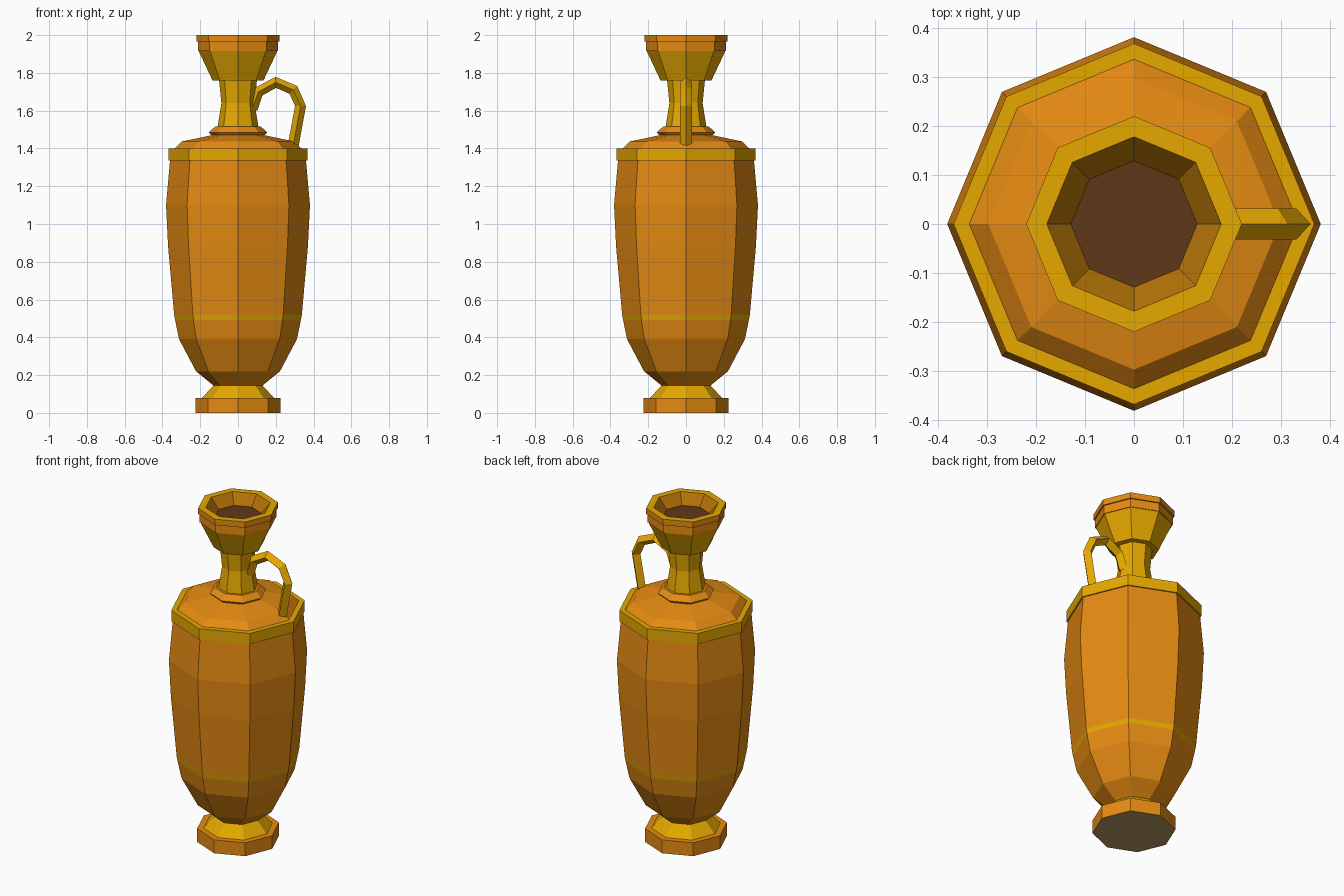
import bpy, bmesh, math
from mathutils import Vector

if "Cube" in bpy.data.objects:
    bpy.data.objects.remove(bpy.data.objects["Cube"])

SIDES = 8


def material(name, hex_code):
    srgb = [int(hex_code[i:i + 2], 16) / 255 for i in (0, 2, 4)]
    lin = [c / 12.92 if c <= 0.04045 else ((c + 0.055) / 1.055) ** 2.4 for c in srgb]
    m = bpy.data.materials.new(name)
    m.diffuse_color = (*lin, 1)
    m.use_nodes = True
    m.node_tree.nodes["Principled BSDF"].inputs["Base Color"].default_value = m.diffuse_color
    return m


MATS = [material("orange clay", "e68b12"), material("golden yellow", "e6a800"),
        material("dark brown inside", "5f3818"), material("tan underside", "b49862"),
        material("ochre inner wall", "b47408")]
ORANGE, GOLD, DARK, UNDER, OCHRE = range(5)


def finish(bm, name):
    me = bpy.data.meshes.new(name)
    bm.to_mesh(me)
    bm.free()
    for m in MATS:
        me.materials.append(m)
    ob = bpy.data.objects.new(name, me)
    bpy.context.collection.objects.link(ob)
    return ob


def lathe(name, profile, colours, start_cap=None, end_cap=None):
    """Turn (radius, z) points into eight-sided rings; one colour per step."""
    bm = bmesh.new()
    rings = [[bm.verts.new((r * math.cos(math.tau * k / SIDES),
                            r * math.sin(math.tau * k / SIDES), z))
              for k in range(SIDES)] for r, z in profile]
    for lower, upper, colour in zip(rings, rings[1:], colours):
        for k in range(SIDES):
            n = (k + 1) % SIDES
            bm.faces.new((lower[k], lower[n], upper[n], upper[k])).material_index = colour
    if start_cap is not None:
        bm.faces.new(rings[0][::-1]).material_index = start_cap
    if end_cap is not None:
        bm.faces.new(rings[-1]).material_index = end_cap
    return finish(bm, name)


# Foot: orange plinth with a golden taper above it
lathe("foot", [(.226, 0), (.226, .08), (.19, .08), (.13, .145)],
      [ORANGE, ORANGE, GOLD], start_cap=UNDER)

# Body with a thin painted stripe
lathe("body", [(.13, .145), (.222, .22), (.312, .39), (.333, .492), (.338, .519),
               (.37, .88), (.381, 1.10), (.36, 1.335)],
      [ORANGE, ORANGE, ORANGE, GOLD, ORANGE, ORANGE, ORANGE])

# Golden band around the shoulder edge
lathe("shoulder_band", [(.36, 1.335), (.368, 1.335), (.368, 1.40), (.336, 1.40)], [GOLD] * 3)

# Sloping shoulder and collar ring
lathe("shoulder", [(.336, 1.40), (.297, 1.437), (.14, 1.47)], [ORANGE] * 2)
lathe("collar", [(.14, 1.47), (.155, 1.485), (.122, 1.515), (.108, 1.515)], [ORANGE] * 3)

# Neck
lathe("neck", [(.108, 1.515), (.088, 1.64), (.10, 1.76)], [GOLD] * 2)

# Mouth: golden cup, stepped orange rim, golden lip and ochre hollow
lathe("mouth", [(.10, 1.76), (.135, 1.76), (.208, 1.915), (.212, 1.915), (.212, 1.965),
                (.22, 1.965), (.22, 2.0), (.178, 2.0), (.129, 1.94)],
      [GOLD, GOLD, ORANGE, ORANGE, ORANGE, ORANGE, GOLD, OCHRE], end_cap=DARK)

# Handle: diamond section swept along a bent path
path = [Vector((x, 0, z)) for x, z in
        [(.075, 1.61), (.108, 1.70), (.20, 1.75), (.293, 1.71), (.331, 1.625), (.293, 1.42)]]
bm = bmesh.new()
rings = []
for i, p in enumerate(path):
    tangent = (path[min(i + 1, len(path) - 1)] - path[max(i - 1, 0)]).normalized()
    out = Vector((-tangent.z, 0, tangent.x))
    side = Vector((0, 1, 0))
    rings.append([bm.verts.new(p + d) for d in
                  (out * .029, side * .032, -out * .029, -side * .032)])
for a, b in zip(rings, rings[1:]):
    for k in range(4):
        n = (k + 1) % 4
        bm.faces.new((a[k], a[n], b[n], b[k]))
bm.faces.new(rings[0][::-1])
bm.faces.new(rings[-1])
bmesh.ops.recalc_face_normals(bm, faces=bm.faces)
for f in bm.faces:
    f.material_index = GOLD
finish(bm, "handle")
